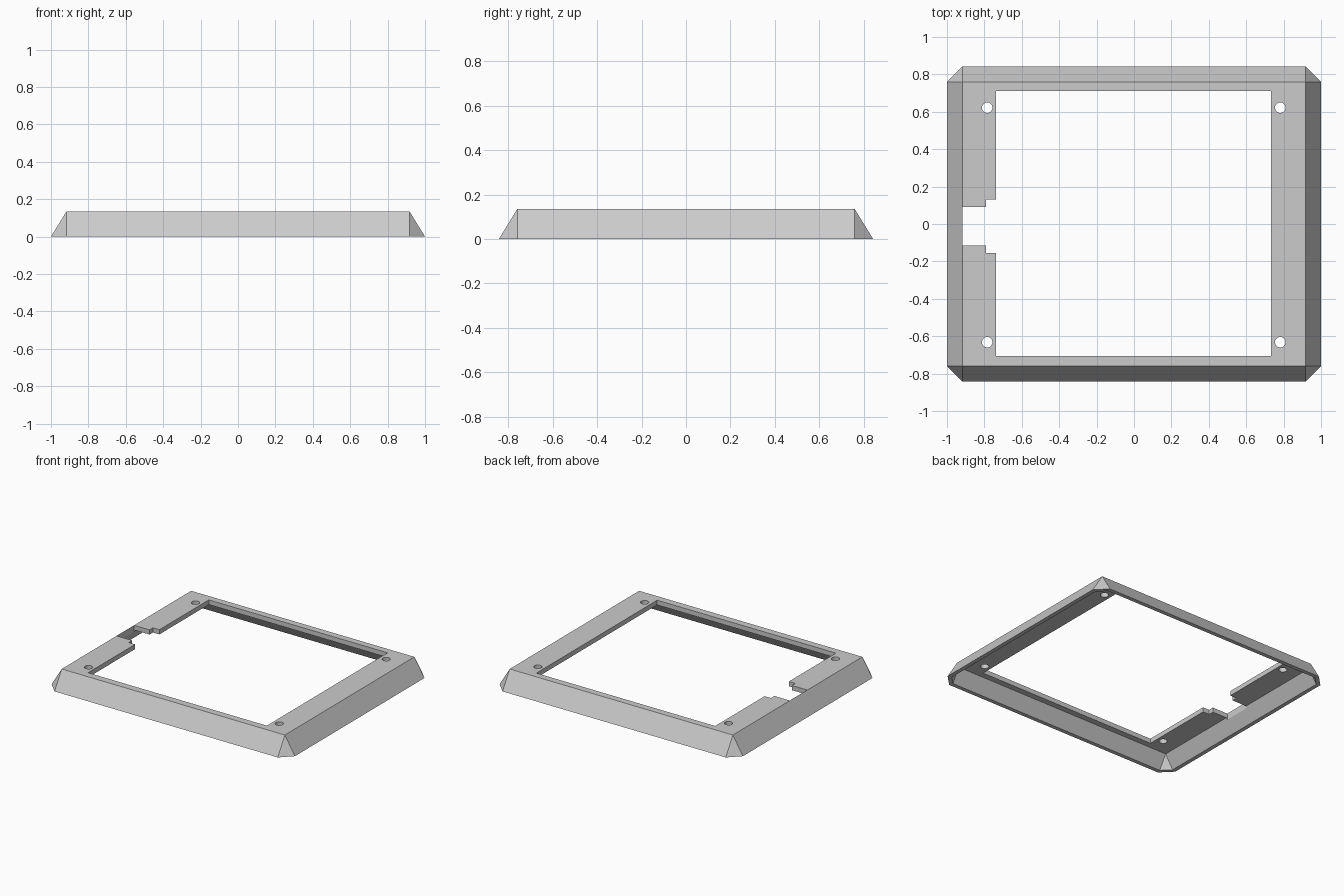
import bpy
import bmesh
import math

cube = bpy.data.objects.get("Cube")
if cube:
    bpy.data.objects.remove(cube, do_unlink=True)

HEIGHT = 0.135      # overall height
SLOPE = 0.083 / HEIGHT
PLATE = 0.035       # thickness of the top plate
WALL = 0.03         # horizontal thickness of the sloped wall

grey = bpy.data.materials.new("light grey plastic")
grey.use_nodes = True
colour = (0.6, 0.6, 0.6, 1)
grey.diffuse_color = colour
grey.node_tree.nodes["Principled BSDF"].inputs["Base Color"].default_value = colour


def add_object(name, bm):
    mesh = bpy.data.meshes.new(name)
    bmesh.ops.recalc_face_normals(bm, faces=bm.faces)
    bm.to_mesh(mesh)
    bm.free()
    obj = bpy.data.objects.new(name, mesh)
    bpy.context.collection.objects.link(obj)
    mesh.materials.append(grey)
    return obj


def bevelled_block(name, half_x, half_y, bottom, top):
    """Rectangular top, flaring to a base with cut corners."""
    flare = (top - bottom) * SLOPE
    bm = bmesh.new()
    for sx in (-1, 1):
        for sy in (-1, 1):
            bm.verts.new((sx * half_x, sy * half_y, top))
            bm.verts.new((sx * (half_x + flare), sy * half_y, bottom))
            bm.verts.new((sx * half_x, sy * (half_y + flare), bottom))
    bmesh.ops.convex_hull(bm, input=bm.verts)
    bmesh.ops.dissolve_limit(bm, angle_limit=0.01, verts=bm.verts, edges=bm.edges)
    return add_object(name, bm)


def prism(name, outline, bottom=-0.1, top=0.3):
    """Upright prism over an outline."""
    bm = bmesh.new()
    face = bm.faces.new([bm.verts.new((x, y, bottom)) for x, y in outline])
    result = bmesh.ops.extrude_face_region(bm, geom=[face])
    moved = [v for v in result["geom"] if isinstance(v, bmesh.types.BMVert)]
    bmesh.ops.translate(bm, verts=moved, vec=(0, 0, top - bottom))
    return add_object(name, bm)


# Sloped outer shell
frame = bevelled_block("bezel_frame", 0.917, 0.76, 0, HEIGHT)

# Hollow underside
inset = PLATE * SLOPE - WALL
cutters = [bevelled_block("cavity_cutter", 0.917 + inset, 0.76 + inset,
                          -0.02, HEIGHT - PLATE)]

# Window with the stepped notch on one side
left, right, front, back = -0.737, 0.732, -0.707, 0.71
cutters.append(prism("window_cutter", [
    (left, front), (right, front), (right, back), (left, back),
    (left, 0.13), (-0.79, 0.13), (-0.79, 0.09), (-0.916, 0.09),
    (-0.916, -0.115), (-0.79, -0.115), (-0.79, -0.155), (left, -0.155)]))

# Screw holes
for x in (-0.785, 0.782):
    for y in (-0.632, 0.622):
        ring = [(x + 0.028 * math.cos(math.tau * i / 24),
                 y + 0.028 * math.sin(math.tau * i / 24)) for i in range(24)]
        cutters.append(prism("hole_cutter", ring))

for cutter in cutters:
    cutter.hide_render = True
    cut = frame.modifiers.new(cutter.name, "BOOLEAN")
    cut.operation = "DIFFERENCE"
    cut.solver = "EXACT"
    cut.object = cutter

# Bake the cuts and discard the cutters
bpy.context.view_layer.update()
depsgraph = bpy.context.evaluated_depsgraph_get()
baked = bpy.data.meshes.new_from_object(frame.evaluated_get(depsgraph))
frame.modifiers.clear()
frame.data = baked
for cutter in cutters:
    bpy.data.objects.remove(cutter, do_unlink=True)
